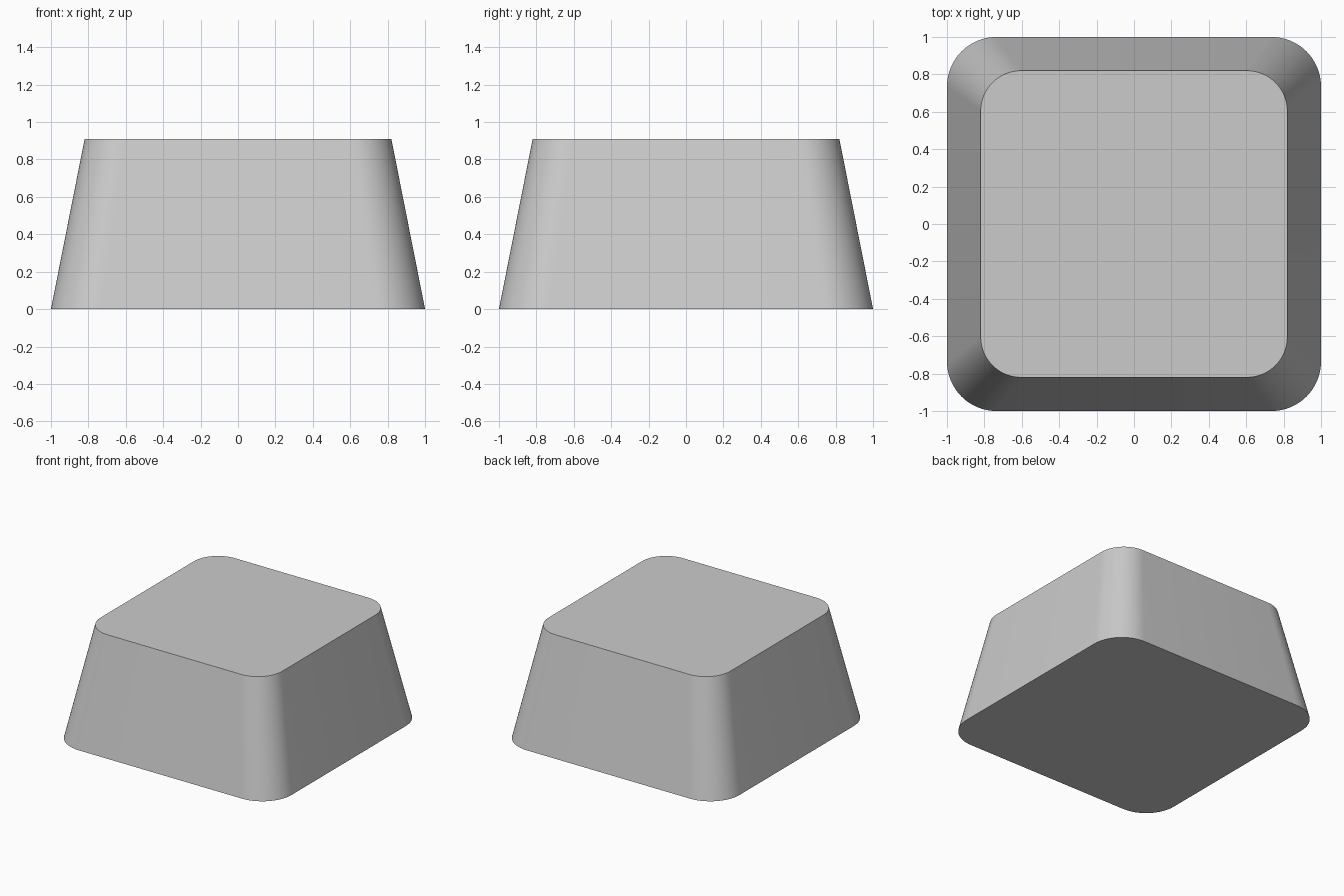
import bpy, bmesh, math

if "Cube" in bpy.data.objects:
    bpy.data.objects.remove(bpy.data.objects["Cube"])

HEIGHT, TOP_SCALE, RADIUS, STEPS = 0.91, 0.82, 0.265, 16


def rounded_square(half, radius):
    """Counter-clockwise outline with four rounded corners."""
    pts = []
    for corner in range(4):
        mid = math.radians(45 + 90 * corner)
        cx = math.copysign(half - radius, math.cos(mid))
        cy = math.copysign(half - radius, math.sin(mid))
        for i in range(STEPS + 1):
            a = math.radians(90 * (corner + i / STEPS))
            pts.append((cx + radius * math.cos(a), cy + radius * math.sin(a)))
    return pts


# Tapered block: loft from base outline to smaller top outline
bm = bmesh.new()
outline = rounded_square(1.0, RADIUS)
base = [bm.verts.new((x, y, 0)) for x, y in outline]
top = [bm.verts.new((x * TOP_SCALE, y * TOP_SCALE, HEIGHT)) for x, y in outline]
n = len(outline)
for i in range(n):
    j = (i + 1) % n
    bm.faces.new((base[i], base[j], top[j], top[i]))
bm.faces.new(top)
bm.faces.new(base[::-1])

mesh = bpy.data.meshes.new("tapered_block")
bm.to_mesh(mesh)
bm.free()
block = bpy.data.objects.new("tapered_block", mesh)
bpy.context.collection.objects.link(block)

# Smooth corners, sharp top and bottom rims
bpy.context.view_layer.objects.active = block
block.select_set(True)
bpy.ops.object.shade_smooth_by_angle(angle=math.radians(30))
